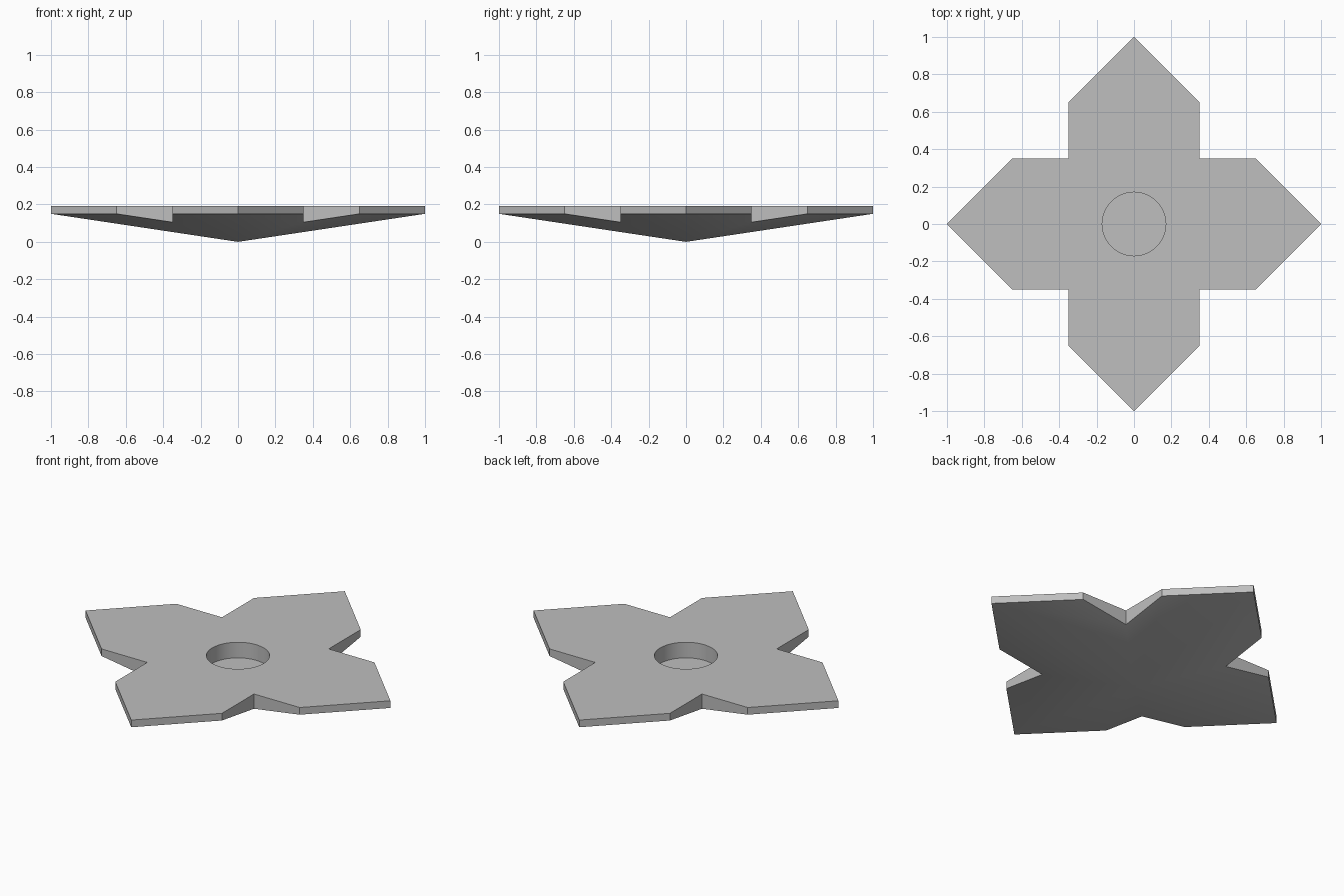
import bpy, bmesh
from math import cos, sin, pi
from mathutils import Matrix, Vector

cube = bpy.data.objects.get("Cube")
if cube:
    bpy.data.objects.remove(cube, do_unlink=True)

TOP, FLOOR, SLOPE = 0.1925, 0.1, 0.15     # deck height, recess floor, underside slope
RADIUS, STEPS = 0.17, 16                  # recess radius, arc steps per quarter

grey = bpy.data.materials.new("plain grey")
grey.use_nodes = True
color = (0.52, 0.52, 0.52, 1)
grey.diffuse_color = color
grey.node_tree.nodes["Principled BSDF"].inputs["Base Color"].default_value = color

# One quarter of the pointed cross, from tip to tip, and of the round recess
rim = [(1, 0), (0.65, 0.35), (0.35, 0.35), (0.35, 0.65), (0, 1)]
arc = [(RADIUS * cos(i * pi / 2 / STEPS), RADIUS * sin(i * pi / 2 / STEPS))
       for i in range(STEPS + 1)]

bm = bmesh.new()
for k in range(4):
    turn = Matrix.Rotation(k * pi / 2, 3, 'Z')

    def ring(points, height):
        return [bm.verts.new(turn @ Vector((x, y, height(x, y)))) for x, y in points]

    def wall(a, b):
        for i in range(len(a) - 1):
            bm.faces.new((a[i], a[i + 1], b[i + 1], b[i]))

    deck = ring(rim, lambda x, y: TOP)
    under = ring(rim, lambda x, y: SLOPE * (x + y))
    lip = ring(arc, lambda x, y: TOP)
    base = ring(arc, lambda x, y: FLOOR)
    bm.faces.new(deck + lip[::-1])                                    # deck
    bm.faces.new(under[::-1] + ring([(0, 0)], lambda x, y: 0))        # shallow underside
    bm.faces.new(base + ring([(0, 0)], lambda x, y: FLOOR))           # recess floor
    wall(under, deck)                                                 # outer edge
    wall(lip, base)                                                   # recess wall

bmesh.ops.remove_doubles(bm, verts=bm.verts, dist=0.0001)
bmesh.ops.recalc_face_normals(bm, faces=bm.faces)
mesh = bpy.data.meshes.new("pointed_cross_plate")
bm.to_mesh(mesh)
bm.free()
mesh.materials.append(grey)

plate = bpy.data.objects.new("pointed_cross_plate", mesh)
bpy.context.collection.objects.link(plate)
for other in bpy.context.selected_objects:
    other.select_set(False)
plate.select_set(True)
bpy.context.view_layer.objects.active = plate
bpy.ops.object.shade_smooth_by_angle()
